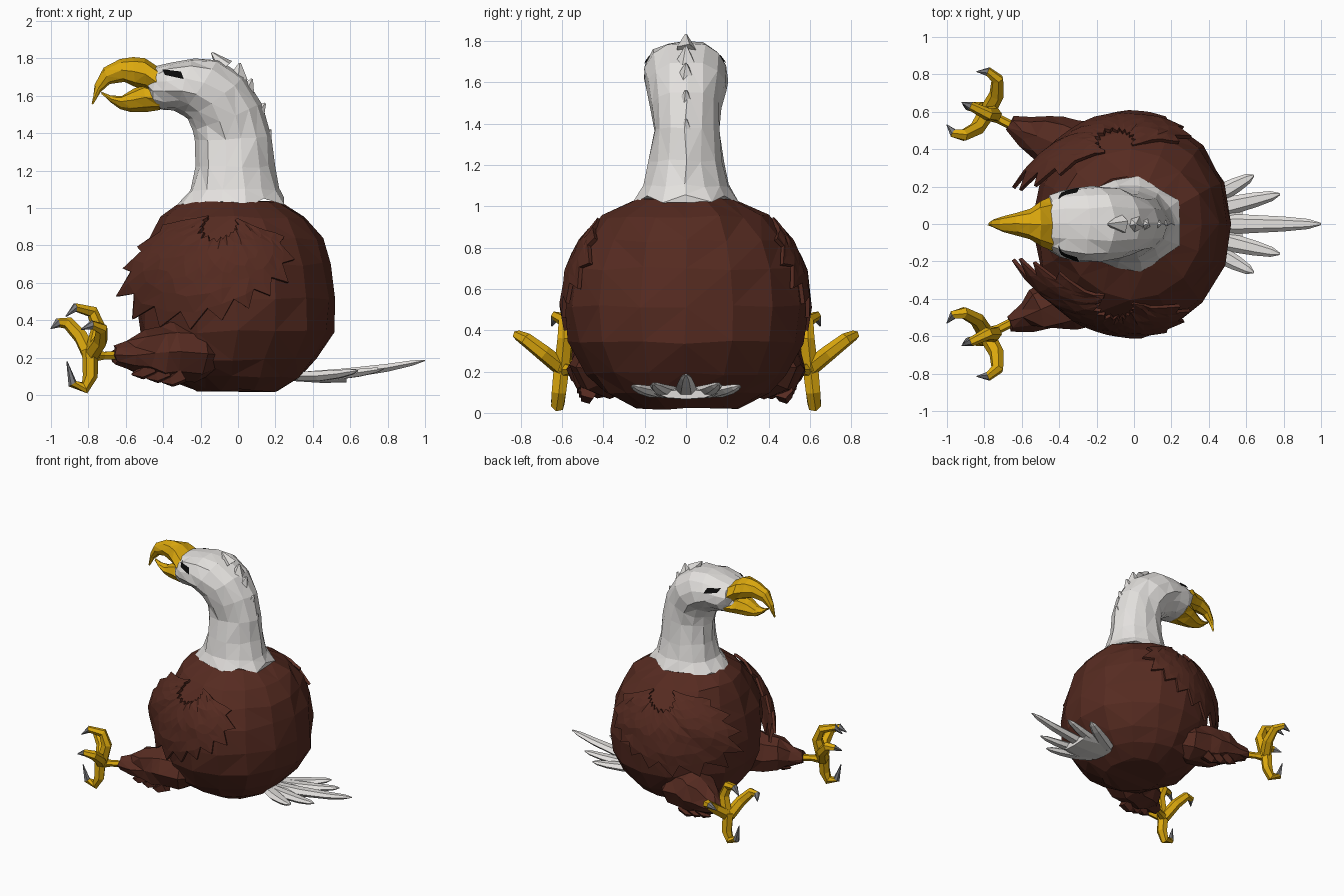
import bpy, bmesh, math, random
from mathutils import Vector
from mathutils.bvhtree import BVHTree

random.seed(4)
if "Cube" in bpy.data.objects:
    bpy.data.objects.remove(bpy.data.objects["Cube"], do_unlink=True)


def material(name, rgb):
    m = bpy.data.materials.new(name)
    m.use_nodes = True
    m.diffuse_color = (*rgb, 1)
    bsdf = m.node_tree.nodes["Principled BSDF"]
    bsdf.inputs["Base Color"].default_value = (*rgb, 1)
    bsdf.inputs["Roughness"].default_value = 0.9
    return m


BROWN = material("brown plumage", (0.093, 0.024, 0.015))
WHITE = material("white plumage", (0.77, 0.75, 0.73))
YELLOW = material("beak yellow", (0.71, 0.39, 0.004))
GREY = material("claw grey", (0.2, 0.2, 0.21))
BLACK = material("eye black", (0.003, 0.003, 0.003))


def make(name, verts, faces, mats, jitter=0, face_mats=None):
    me = bpy.data.meshes.new(name)
    me.from_pydata([tuple(v) for v in verts], [], faces)
    for m in mats:
        me.materials.append(m)
    if face_mats:
        me.polygons.foreach_set("material_index", face_mats)
    bm = bmesh.new()
    bm.from_mesh(me)
    for v in bm.verts:
        v.co += Vector([random.uniform(-jitter, jitter) for _ in range(3)])
    bmesh.ops.recalc_face_normals(bm, faces=bm.faces)
    if jitter:
        bmesh.ops.triangulate(bm, faces=bm.faces)
    bm.to_mesh(me)
    bm.free()
    ob = bpy.data.objects.new(name, me)
    bpy.context.scene.collection.objects.link(ob)
    return ob


def loft(name, rings, sides, mats, jitter=0, split=None):
    """Skin elliptical rings (centre, u axis, v axis); rows from split on use the second material."""
    verts, faces, fm = [], [], []
    for c, u, v in rings:
        for i in range(sides):
            a = math.tau * i / sides
            verts.append(c + u * math.cos(a) + v * math.sin(a))
    for r in range(len(rings) - 1):
        for i in range(sides):
            j = (i + 1) % sides
            faces.append((r * sides + i, r * sides + j, (r + 1) * sides + j, (r + 1) * sides + i))
            fm.append(1 if split is not None and r >= split else 0)
    last = (len(rings) - 1) * sides
    faces += [tuple(range(sides)), tuple(range(last, last + sides))]
    fm += [0, 0 if split is None else 1]
    return make(name, verts, faces, mats, jitter, fm)


def profile(rows):
    """Rows are two outline points in the xz plane and a half width."""
    out = []
    for x1, z1, x2, z2, w in rows:
        a, b = Vector((x1, 0, z1)), Vector((x2, 0, z2))
        out.append(((a + b) / 2, (a - b) / 2, Vector((0, w, 0))))
    return out


def tube(name, path, radii, mats, sides=6, flat=1, split=None, jitter=0):
    pts = [Vector(p) for p in path]
    rings, u = [], None
    for i, p in enumerate(pts):
        t = (pts[min(i + 1, len(pts) - 1)] - pts[max(i - 1, 0)]).normalized()
        u = t.cross(Vector((0, 0, 1))) if u is None else u - t * u.dot(t)
        u.normalize()
        rings.append((p, u * radii[i], t.cross(u) * radii[i] * flat))
    return loft(name, rings, sides, mats, jitter, split)


# Body: height, back x, front x, half width
BODY = [(0.025, 0.22, -0.24, 0.26), (0.1, 0.34, -0.4, 0.4), (0.19, 0.43, -0.48, 0.49),
        (0.34, 0.515, -0.53, 0.565), (0.52, 0.52, -0.54, 0.59), (0.7, 0.5, -0.52, 0.565),
        (0.83, 0.45, -0.47, 0.505), (0.95, 0.37, -0.41, 0.4), (1.03, 0.23, -0.29, 0.25)]
loft("body", profile([(b, z, f, z, w) for z, b, f, w in BODY]), 16, [BROWN], 0.01)


def on_body(azimuth, z, offset):
    """Point above the body skin; azimuth runs from the face towards the tail."""
    for lo, hi in zip(BODY, BODY[1:]):
        if z <= hi[0]:
            break
    k = (z - lo[0]) / (hi[0] - lo[0])
    b, f, w = (p + (q - p) * k for p, q in zip(lo[1:], hi[1:]))
    a = math.radians(azimuth)
    return Vector(((b + f) / 2 - ((b - f) / 2 + offset) * math.cos(a), (w + offset * 0.5) * math.sin(a), z))


# Wings: a fan of pointed feathers hugging each side (azimuth, height, lift)
TIPS = [(34, 0.9, 0.03), (21, 0.79, 0.07), (17, 0.67, 0.1), (17, 0.53, 0.12), (25, 0.41, 0.07),
        (45, 0.36, 0.04), (64, 0.35, 0.02), (82, 0.4, 0.015), (97, 0.46, 0.015),
        (109, 0.53, 0.015), (120, 0.6, 0.015), (126, 0.72, 0.015), (122, 0.84, 0.015)]
ROOT, STEPS = (82, 0.97), 5
columns = []
for i, tip in enumerate(TIPS):
    columns.append((tip, 1))
    if i + 1 < len(TIPS):
        columns.append(([(p + q) / 2 for p, q in zip(tip, TIPS[i + 1])], 0.85))
for side, label in ((1, "right"), (-1, "left")):
    verts, faces = [], []
    for (az, z, lift), reach in columns:
        for s in range(STEPS + 1):
            k = (0.25 + 0.75 * s / STEPS) * reach
            p = on_body(ROOT[0] + (az - ROOT[0]) * k, ROOT[1] + (z - ROOT[1]) * k, 0.012 + lift * k)
            verts.append(Vector((p.x, p.y * side, p.z)))
    n = STEPS + 1
    for c in range(len(columns) - 1):
        faces += [(c * n + s, c * n + s + 1, c * n + n + s + 1, c * n + n + s) for s in range(STEPS)]
    wing = make(label + "_wing", verts, faces, [BROWN], 0.004)
    thick = wing.modifiers.new("thickness", "SOLIDIFY")
    thick.thickness, thick.offset = 0.02, 0

# Neck and head
head = loft("neck_and_head", profile([
    (0.25, 1.02, -0.32, 0.99, 0.25), (0.215, 1.1, -0.26, 1.1, 0.215), (0.19, 1.22, -0.23, 1.22, 0.185),
    (0.17, 1.38, -0.23, 1.36, 0.16), (0.125, 1.55, -0.235, 1.42, 0.17),
    (0.035, 1.7, -0.26, 1.47, 0.195), (-0.1, 1.79, -0.3, 1.5, 0.205),
    (-0.24, 1.805, -0.34, 1.515, 0.2), (-0.36, 1.785, -0.41, 1.525, 0.185),
    (-0.44, 1.755, -0.455, 1.55, 0.15), (-0.475, 1.71, -0.48, 1.6, 0.1)]), 14, [WHITE], 0.009)
for i, v in enumerate(head.data.vertices[:14]):
    grow, drop = (1.1, -0.005) if i % 2 else (0.98, 0.03)
    v.co = (v.co.x * grow, v.co.y * grow, v.co.z + drop)

# Crest spikes down the nape
CREST = [(-0.07, 1.75, -0.14, 1.83), (0.0, 1.69, 0.01, 1.775), (0.04, 1.61, 0.075, 1.69),
         (0.09, 1.48, 0.145, 1.56), (0.13, 1.33, 0.175, 1.42)]
for x, z, tx, tz in CREST:
    tube("crest_spike", [(x, 0, z), (tx, 0, tz)], [0.055, 0.006], [WHITE], 5)

# Beak
loft("upper_beak", profile([
    (-0.43, 1.755, -0.43, 1.58, 0.15), (-0.5, 1.8, -0.49, 1.63, 0.12), (-0.56, 1.805, -0.55, 1.65, 0.082),
    (-0.63, 1.8, -0.61, 1.67, 0.06), (-0.72, 1.75, -0.685, 1.66, 0.04),
    (-0.768, 1.66, -0.735, 1.62, 0.022), (-0.78, 1.555, -0.775, 1.56, 0.004)]), 8, [YELLOW], 0.004)
loft("lower_beak", profile([
    (-0.42, 1.64, -0.42, 1.525, 0.135), (-0.5, 1.665, -0.49, 1.515, 0.105), (-0.56, 1.635, -0.57, 1.512, 0.07),
    (-0.62, 1.6, -0.63, 1.53, 0.05), (-0.68, 1.6, -0.68, 1.565, 0.03),
    (-0.73, 1.62, -0.728, 1.61, 0.004)]), 8, [YELLOW], 0.004)

# Eyes: thin plates laid on the head
tree = BVHTree.FromPolygons([v.co for v in head.data.vertices], [p.vertices[:] for p in head.data.polygons])
for side, label in ((1, "right"), (-1, "left")):
    verts = []
    for i in range(6):
        for j in range(4):
            k, h = i / 5, j / 3
            origin = Vector((-0.405 + 0.1 * k + 0.015 * (1 - h), side, 1.735 - 0.012 * k - (0.03 + 0.01 * k) * (1 - h)))
            hit, normal, _, _ = tree.ray_cast(origin, Vector((0, -side, 0)))
            verts.append(hit + Vector((0, side * 0.007, 0.006)))
    make(label + "_eye", verts, [(i * 4 + j, i * 4 + j + 1, i * 4 + j + 5, i * 4 + j + 4)
                                 for i in range(5) for j in range(3)], [BLACK])

# Tail fan
tube("tail_base", [(0.25, 0, 0.095), (0.45, 0, 0.095), (0.58, 0, 0.09)], [0.1, 0.17, 0.13], [WHITE], 8, 0.18)
for x, y, z in [(1, 0, 0.185), (0.78, 0.16, 0.14), (0.78, -0.16, 0.14), (0.64, 0.26, 0.13), (0.64, -0.26, 0.13)]:
    root = Vector((0.33, y * 0.35, 0.1))
    tip = Vector((x, y, z))
    path = [root + (tip - root) * k - Vector((0, 0, 0.13 * (z - 0.05) * math.sin(k * math.pi)))
            for k in (0, 0.35, 0.7, 0.9, 1)]
    tube("tail_feather", path, [0.045, 0.052, 0.04, 0.027, 0.006], [WHITE], 6, 0.6)

# Legs: thigh, shank and four hooked toes with grey claws
TOES = {
    "outer": [(-0.79, 0.59, 0.21), (-0.735, 0.69, 0.29), (-0.73, 0.775, 0.355), (-0.78, 0.815, 0.375), (-0.84, 0.815, 0.35)],
    "upper": [(-0.78, 0.6, 0.21), (-0.745, 0.585, 0.36), (-0.78, 0.585, 0.445), (-0.87, 0.63, 0.468), (-0.92, 0.65, 0.42)],
    "inner": [(-0.79, 0.59, 0.21), (-0.84, 0.51, 0.31), (-0.91, 0.475, 0.385), (-0.965, 0.485, 0.385), (-1, 0.53, 0.355)],
    "lower": [(-0.79, 0.6, 0.24), (-0.79, 0.615, 0.1), (-0.82, 0.62, 0.038), (-0.885, 0.63, 0.06), (-0.915, 0.64, 0.18)],
}
for side, label in ((1, "right"), (-1, "left")):
    def flip(path):
        return [(x, y * side, z) for x, y, z in path]
    tube(label + "_thigh", flip([(-0.08, 0.3, 0.22), (-0.22, 0.375, 0.22), (-0.34, 0.4, 0.225), (-0.42, 0.425, 0.22),
                                 (-0.5, 0.46, 0.225), (-0.58, 0.5, 0.21), (-0.66, 0.53, 0.21)]),
         [0.08, 0.16, 0.16, 0.145, 0.12, 0.08, 0.04], [BROWN], 8, jitter=0.014)
    # Ragged feather tufts under the thigh
    for x, y, z in ((-0.3, 0.47, 0.11), (-0.38, 0.48, 0.13), (-0.46, 0.49, 0.15)):
        tube(label + "_thigh_tuft", flip([(x, y, z), (x - 0.06, y + 0.01, z - 0.035), (x - 0.11, y + 0.015, z - 0.04)]),
             [0.05, 0.035, 0.004], [BROWN], 5)
    tube(label + "_shank", flip([(-0.6, 0.5, 0.21), (-0.72, 0.56, 0.21), (-0.8, 0.6, 0.21)]),
         [0.026, 0.024, 0.042], [YELLOW])
    for toe, path in TOES.items():
        tube(f"{label}_{toe}_toe", flip(path), [0.044, 0.04, 0.034, 0.025, 0.003], [YELLOW, GREY], split=3)
